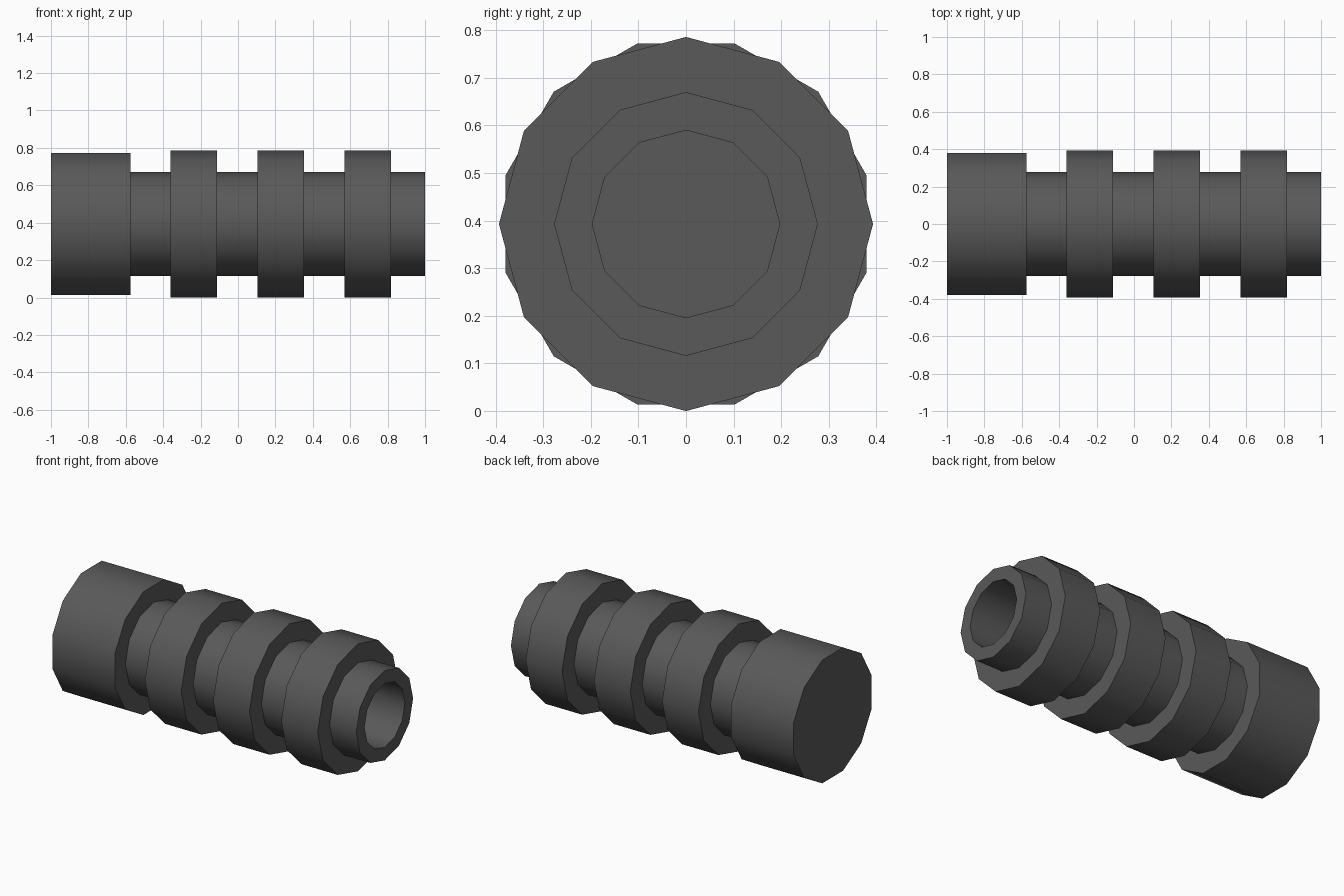
import bpy, bmesh, math

SIDES = 12
AXIS_Z = 0.393

cube = bpy.data.objects.get("Cube")
if cube:
    bpy.data.objects.remove(cube, do_unlink=True)

grey = bpy.data.materials.new("dark_grey")
grey.use_nodes = True
grey.diffuse_color = (0.1, 0.1, 0.1, 1)
grey.node_tree.nodes["Principled BSDF"].inputs["Base Color"].default_value = (0.1, 0.1, 0.1, 1)


def lathe(name, x0, x1, outer, inner=0.0, turn=0.0):
    """Twelve-sided cylinder along x, hollow when inner is set."""
    bm = bmesh.new()

    def loop(x, r):
        angles = [turn + math.tau * i / SIDES for i in range(SIDES)]
        return [bm.verts.new((x, r * math.cos(a), r * math.sin(a))) for a in angles]

    def bridge(a, b):
        for i in range(SIDES):
            j = (i + 1) % SIDES
            bm.faces.new((a[i], a[j], b[j], b[i]))

    left, right = loop(x0, outer), loop(x1, outer)
    bridge(left, right)
    if inner:
        bore_right, bore_left = loop(x1, inner), loop(x0, inner)
        bridge(right, bore_right)
        bridge(bore_right, bore_left)
        bridge(bore_left, left)
    else:
        bm.faces.new(left)
        bm.faces.new(right)
    bmesh.ops.recalc_face_normals(bm, faces=bm.faces)

    mesh = bpy.data.meshes.new(name)
    bm.to_mesh(mesh)
    bm.free()
    mesh.materials.append(grey)
    obj = bpy.data.objects.new(name, mesh)
    obj.location.z = AXIS_Z
    bpy.context.collection.objects.link(obj)

    # Smooth round sides, sharp rims
    bpy.ops.object.select_all(action="DESELECT")
    obj.select_set(True)
    bpy.context.view_layer.objects.active = obj
    bpy.ops.object.shade_smooth_by_angle(angle=math.radians(45))


# Solid end block, turned half a side against the rest
lathe("end_block", -1.0, -0.574, 0.393, turn=math.pi / SIDES)

# Hollow tube, its bore closed by the end block
lathe("tube", -0.58, 1.0, 0.277, inner=0.197)

# Three evenly spaced collars around the tube
for i in range(3):
    start = -0.36 + 0.465 * i
    lathe(f"collar_{i + 1}", start, start + 0.248, 0.393, inner=0.24)
